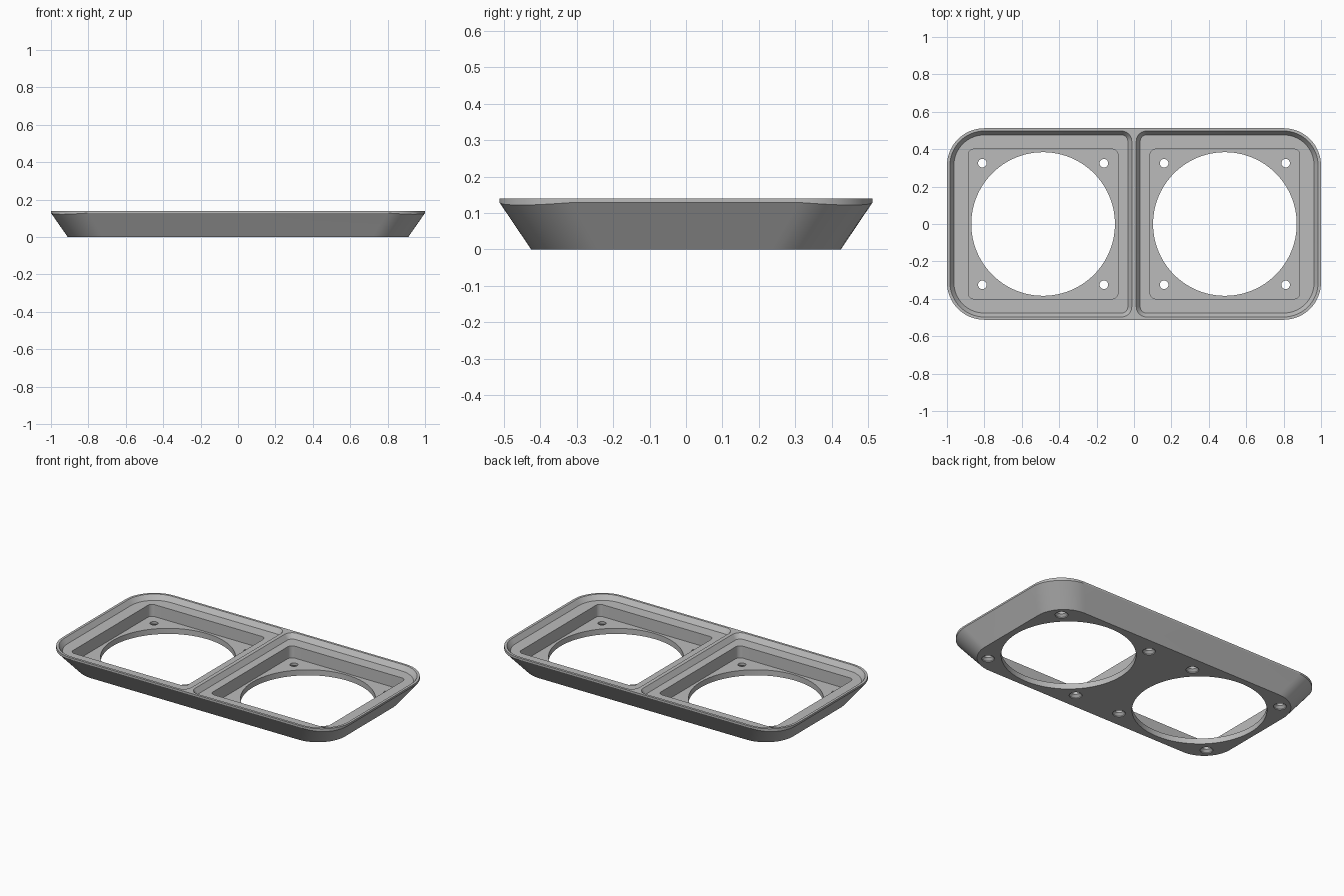
import bpy, bmesh, math

old = bpy.data.objects.get("Cube")
if old:
    bpy.data.objects.remove(old, do_unlink=True)

HEIGHT = 0.14
LEDGE = 0.11       # floor of the shallow recess
FLOOR = 0.035      # floor of the square pocket
CENTRE = 0.486     # distance of each opening from the middle

grey = bpy.data.materials.new("grey_plastic")
grey.use_nodes = True
colour = (0.5, 0.5, 0.5, 1)
grey.diffuse_color = colour
bsdf = next(n for n in grey.node_tree.nodes if n.type == 'BSDF_PRINCIPLED')
bsdf.inputs["Base Color"].default_value = colour


def rounded_loop(x0, x1, y0, y1, z, r_left, r_right, dip=0, steps=16):
    """Rounded rectangle; dip lowers the middle of each corner."""
    pts = []
    corners = [(x1, y1, -1, -1, r_right), (x0, y1, 1, -1, r_left),
               (x0, y0, 1, 1, r_left), (x1, y0, -1, 1, r_right)]
    for q, (cx, cy, sx, sy, r) in enumerate(corners):
        for i in range(steps + 1):
            t = i / steps
            a = (q + t) * math.pi / 2
            pts.append((cx + sx * r + r * math.cos(a),
                        cy + sy * r + r * math.sin(a),
                        z - dip * math.sin(math.pi * t)))
    return pts


def circle_loop(x, y, z, r, steps):
    return [(x + r * math.cos(i * math.tau / steps),
             y + r * math.sin(i * math.tau / steps), z) for i in range(steps)]


def loft(name, loops):
    """Closed solid through a stack of matching loops."""
    bm = bmesh.new()
    rings = [[bm.verts.new(p) for p in loop] for loop in loops]
    n = len(rings[0])
    for a, b in zip(rings, rings[1:]):
        for i in range(n):
            j = (i + 1) % n
            bm.faces.new((a[i], a[j], b[j], b[i]))
    bm.faces.new(rings[0][::-1])
    bm.faces.new(rings[-1])
    bmesh.ops.recalc_face_normals(bm, faces=bm.faces)
    mesh = bpy.data.meshes.new(name)
    bm.to_mesh(mesh)
    bm.free()
    mesh.materials.append(grey)
    obj = bpy.data.objects.new(name, mesh)
    bpy.context.collection.objects.link(obj)
    return obj


# Flared tray body with a thin upright rim
body = loft("double_fan_tray", [
    rounded_loop(-0.91, 0.91, -0.425, 0.425, 0, 0.19, 0.19),
    rounded_loop(-1, 1, -0.512, 0.512, 0.129, 0.2, 0.2, dip=0.007),
    rounded_loop(-1, 1, -0.512, 0.512, HEIGHT, 0.2, 0.2)])

cutters = []
for side in (-1, 1):
    cx = side * CENTRE

    # Shallow recess with sloping walls, tight corners beside the divider
    def recess(inset, z):
        near, far = 0.012 + inset, 0.984 - inset
        x0, x1 = (near, far) if side > 0 else (-far, -near)
        big, small = 0.184 - inset, 0.055 - inset
        rl, rr = (small, big) if side > 0 else (big, small)
        y = 0.497 - inset
        return rounded_loop(x0, x1, -y, y, z, rl, rr)
    cutters.append(loft("recess_cutter", [
        recess(0.021, LEDGE), recess(0, HEIGHT), recess(0, HEIGHT + 0.05)]))

    # Square pocket
    cutters.append(loft("pocket_cutter", [
        rounded_loop(cx - 0.4, cx + 0.4, -0.4, 0.4, z, 0.03, 0.03)
        for z in (FLOOR, LEDGE + 0.02)]))

    # Round air opening
    cutters.append(loft("opening_cutter", [
        circle_loop(cx, 0, z, 0.384, 96) for z in (-0.05, FLOOR + 0.03)]))

    # Countersunk screw holes
    for dx in (-0.325, 0.325):
        for dy in (-0.325, 0.325):
            cutters.append(loft("screw_hole_cutter", [
                circle_loop(cx + dx, dy, z, r, 24) for z, r in
                ((-0.01, 0.037), (0.006, 0.037), (0.02, 0.023),
                 (FLOOR + 0.03, 0.023))]))

for cutter in cutters:
    cutter.hide_render = True
    mod = body.modifiers.new("cut", 'BOOLEAN')
    mod.operation = 'DIFFERENCE'
    mod.solver = 'EXACT'
    mod.object = cutter

# Bake the cuts and drop the helpers
bpy.context.view_layer.update()
deps = bpy.context.evaluated_depsgraph_get()
baked = bpy.data.meshes.new_from_object(body.evaluated_get(deps))
body.modifiers.clear()
body.data = baked
for cutter in cutters:
    bpy.data.objects.remove(cutter, do_unlink=True)

bpy.ops.object.select_all(action='DESELECT')
body.select_set(True)
bpy.context.view_layer.objects.active = body
bpy.ops.object.shade_smooth_by_angle(angle=math.radians(25))
